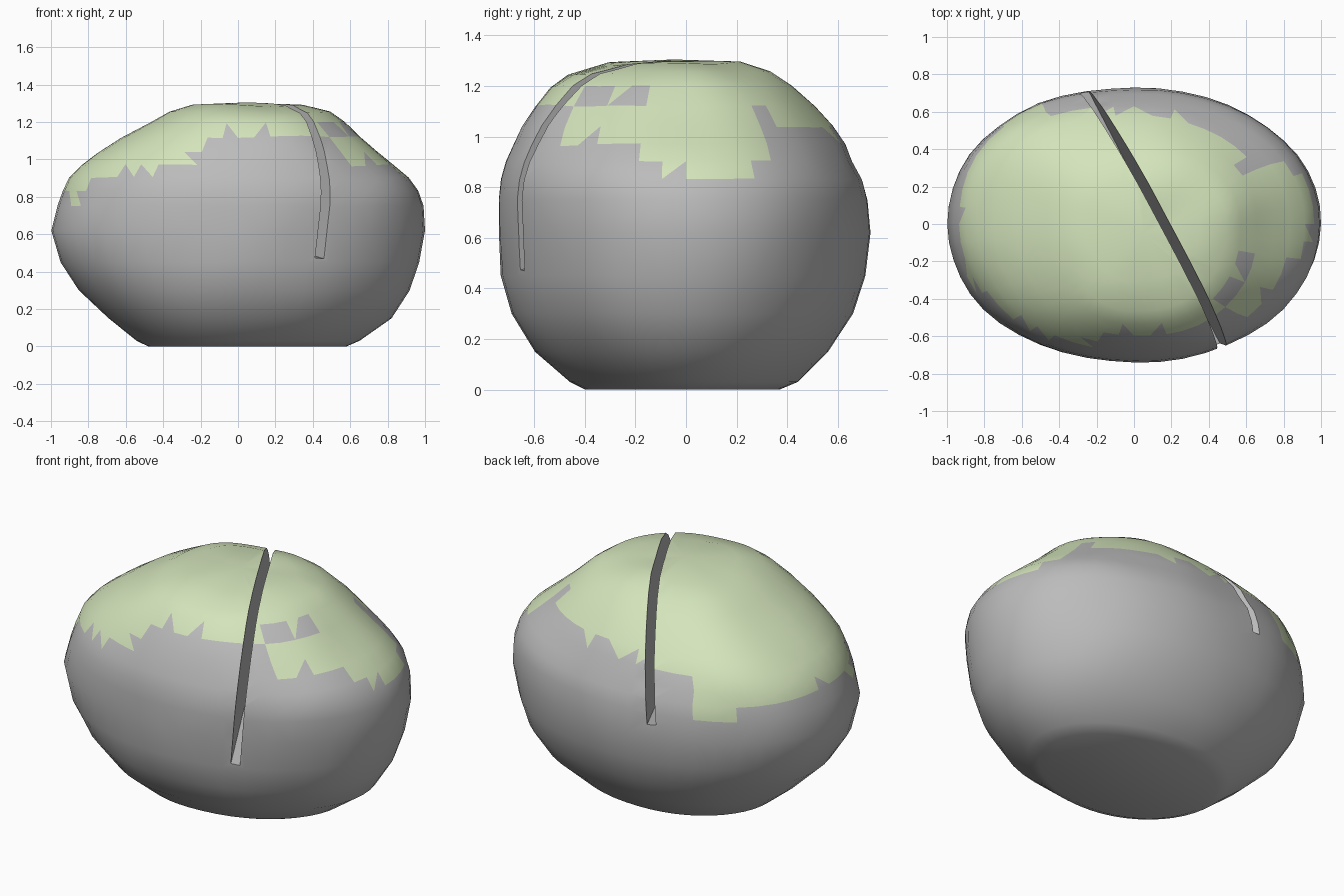
import bpy, bmesh, math, random
from mathutils import Vector, Matrix, noise

random.seed(4)
old_cube = bpy.data.objects.get("Cube")
if old_cube:
    bpy.data.objects.remove(old_cube, do_unlink=True)


def make_material(name, colour):
    mat = bpy.data.materials.new(name)
    mat.use_nodes = True
    mat.diffuse_color = colour
    mat.node_tree.nodes["Principled BSDF"].inputs["Base Color"].default_value = colour
    return mat


stone = make_material("grey stone", (0.5, 0.5, 0.5, 1))
moss = make_material("pale green moss", (0.66, 0.78, 0.5, 1))

# Boulder slices: height, reach to -x, +x, -y, +y
SLICES = [
    (0, .48, .58, .40, .37),
    (.03, .54, .65, .46, .44),
    (.15, .69, .82, .6, .56),
    (.3, .85, .92, .69, .66),
    (.45, .95, .97, .73, .71),
    (.62, 1, 1, .74, .73),
    (.75, .96, .99, .74, .72),
    (.83, .93, .96, .73, .7),
    (.9, .9, .91, .71, .66),
    (.97, .84, .83, .68, .63),
    (1.04, .75, .75, .65, .58),
    (1.12, .63, .66, .6, .51),
    (1.2, .47, .57, .54, .42),
    (1.25, .37, .49, .47, .34),
    (1.29, .25, .35, .31, .22),
]
SEGMENTS = 48

# Roundness of each plan quarter (is +x, is +y): at the waist, at the shoulders
ROUNDNESS = {
    (True, True): (2.05, 2.1), (False, True): (2.1, 2.6),
    (False, False): (2.05, 2.05), (True, False): (1.95, 2.3),
}

# Lower edge of the moss: bearing in degrees, height
MOSS_EDGE = [
    (0, .86), (12, .81), (26, .9), (32, 1.05), (55, 1.06), (80, 1.02),
    (118, .96), (123, .72), (130, .7), (138, .83), (162, .82), (185, .86),
    (198, .8), (206, .75), (212, .88), (222, .91), (240, .96), (250, .95),
    (266, 1.14), (305, 1.13), (312, 1), (325, 1), (345, .92), (360, .86),
]
# Bare spots inside the moss: centre and radius
BARE_SPOTS = [(Vector((.59, -.2, 1.17)), .07), (Vector((.5, -.36, 1.17)), .08),
              (Vector((.6, .32, 1.08)), .06)]


def moss_height(point):
    bearing = math.degrees(math.atan2(point.y / .74, point.x)) % 360
    for (a, low), (b, high) in zip(MOSS_EDGE, MOSS_EDGE[1:]):
        if a <= bearing <= b:
            return low + (high - low) * (bearing - a) / (b - a)
    return 1


def is_mossy(point):
    if any((point - centre).length < radius for centre, radius in BARE_SPOTS):
        return False
    return point.z > moss_height(point) + random.uniform(-.02, .02)


def add_ring(bm, z, left, right, front, back):
    ring = []
    blend = min(max((z - .6) / .4, 0), 1)
    for i in range(SEGMENTS):
        a = math.tau * i / SEGMENTS
        c, s = math.cos(a), math.sin(a)
        waist, shoulder = ROUNDNESS[c > 0, s > 0]
        power = waist + (shoulder - waist) * blend
        bulge = (abs(c) ** power + abs(s) ** power) ** (-1 / power)
        p = Vector((c * (right if c > 0 else left) * bulge,
                    s * (back if s > 0 else front) * bulge, z))
        # gentle weathered lumps, leaving the base flat
        if z > 0:
            p *= 1 + .012 * noise.noise(p * 3)
        ring.append(bm.verts.new(p))
    return ring


# Boulder body
bm = bmesh.new()
rings = [add_ring(bm, *row) for row in SLICES]
for lower, upper in zip(rings, rings[1:]):
    for i in range(SEGMENTS):
        j = (i + 1) % SEGMENTS
        bm.faces.new((lower[i], lower[j], upper[j], upper[i]))
crown = bm.verts.new((.05, -.05, 1.305))
for i in range(SEGMENTS):
    bm.faces.new((rings[-1][i], rings[-1][(i + 1) % SEGMENTS], crown))
bm.faces.new(list(reversed(rings[0])))
bmesh.ops.triangulate(bm, faces=[f for f in bm.faces if len(f.verts) == 4])
bmesh.ops.recalc_face_normals(bm, faces=bm.faces)
for face in bm.faces:
    face.material_index = int(is_mossy(face.calc_center_median()))
mesh = bpy.data.meshes.new("boulder")
bm.to_mesh(mesh)
bm.free()
mesh.materials.append(stone)
mesh.materials.append(moss)
boulder = bpy.data.objects.new("boulder", mesh)
bpy.context.collection.objects.link(boulder)

# Leaning blade that cuts the deep slot, its lower edge rising to the back
slot_front, slot_back = Vector((.44, -.655, .47)), Vector((-.26, .69, .68))
along = (slot_back - slot_front).normalized()
across = Vector((1, .535, -.09))
across = (across - along * across.dot(along)).normalized()
up = across.cross(along)
centre = (slot_front + slot_back) / 2 + up * .6
bpy.ops.mesh.primitive_cube_add(size=1)
blade = bpy.context.object
blade.name = "slot_cutter"
blade.hide_render = True
blade.data.materials.append(stone)
blade.data.transform(Matrix.Diagonal((.05, 2.4, 1.2, 1)))
blade.data.transform(Matrix((across, along, up)).transposed().to_4x4())
blade.data.transform(Matrix.Translation(centre))

cut = boulder.modifiers.new("slot", 'BOOLEAN')
cut.operation = 'DIFFERENCE'
cut.solver = 'EXACT'
cut.object = blade
bpy.ops.object.select_all(action='DESELECT')
boulder.select_set(True)
bpy.context.view_layer.objects.active = boulder
bpy.ops.object.modifier_apply(modifier=cut.name)
bpy.data.objects.remove(blade, do_unlink=True)
bpy.ops.object.shade_smooth_by_angle(angle=math.radians(42))
